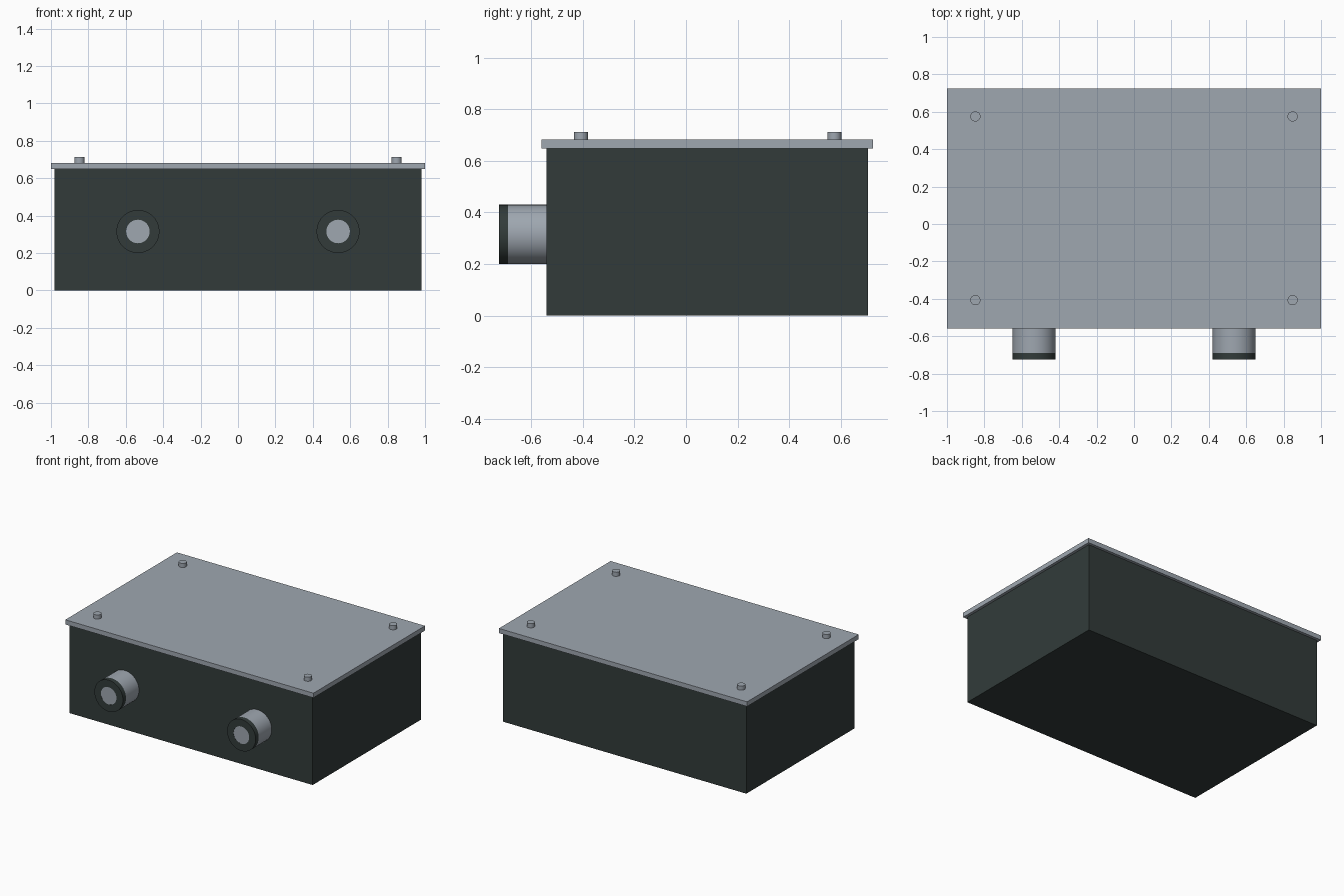
import bpy, math

if "Cube" in bpy.data.objects:
    bpy.data.objects.remove(bpy.data.objects["Cube"])


def material(name, rgb):
    m = bpy.data.materials.new(name)
    m.diffuse_color = (*rgb, 1)
    m.use_nodes = True
    m.node_tree.nodes["Principled BSDF"].inputs["Base Color"].default_value = m.diffuse_color
    return m


DARK = material("dark_green_grey", (0.032, 0.044, 0.042))
GREY = material("light_grey", (0.345, 0.386, 0.435))


def box(name, lo, hi, mat):
    mid = [(a + b) / 2 for a, b in zip(lo, hi)]
    bpy.ops.mesh.primitive_cube_add(size=1, location=mid)
    ob = bpy.context.object
    ob.name = name
    ob.scale = [b - a for a, b in zip(lo, hi)]
    bpy.ops.object.transform_apply(location=False, rotation=False, scale=True)
    ob.data.materials.append(mat)


def cylinder(name, radius, depth, loc, mat, along_y=False):
    rot = (math.pi / 2, 0, 0) if along_y else (0, 0, 0)
    bpy.ops.mesh.primitive_cylinder_add(vertices=40, radius=radius, depth=depth,
                                        location=loc, rotation=rot)
    ob = bpy.context.object
    ob.name = name
    bpy.ops.object.shade_smooth_by_angle(angle=math.radians(35))
    ob.data.materials.append(mat)


def ring(name, x, z, y0, y1, inner, outer, mat, n=40):
    # tube with a square section, axis along y
    section = [(outer, y1), (outer, y0), (inner, y0), (inner, y1)]
    verts = [(r * math.cos(2 * math.pi * i / n), y, r * math.sin(2 * math.pi * i / n))
             for i in range(n) for r, y in section]
    faces = [(4 * i + k, 4 * i + (k + 1) % 4,
              4 * ((i + 1) % n) + (k + 1) % 4, 4 * ((i + 1) % n) + k)
             for i in range(n) for k in range(4)]
    me = bpy.data.meshes.new(name)
    me.from_pydata(verts, [], faces)
    ob = bpy.data.objects.new(name, me)
    ob.location = (x, 0, z)
    bpy.context.collection.objects.link(ob)
    bpy.ops.object.select_all(action='DESELECT')
    ob.select_set(True)
    bpy.context.view_layer.objects.active = ob
    bpy.ops.object.mode_set(mode='EDIT')
    bpy.ops.mesh.select_all(action='SELECT')
    bpy.ops.mesh.normals_make_consistent(inside=False)
    bpy.ops.object.mode_set(mode='OBJECT')
    bpy.ops.object.shade_smooth_by_angle(angle=math.radians(35))
    me.materials.append(mat)


# enclosure and overhanging lid
box("enclosure", (-0.98, -0.54, 0), (0.98, 0.705, 0.648), DARK)
box("lid", (-1, -0.56, 0.648), (1, 0.725, 0.682), GREY)

for side, sx in (("left", -1), ("right", 1)):
    # lid screws
    for end, y in (("front", -0.407), ("back", 0.575)):
        cylinder(f"screw_{end}_{side}", 0.027, 0.034, (sx * 0.848, y, 0.695), GREY)
    # cable socket: sleeve, dark end ring, centre core
    x, z = sx * 0.535, 0.315
    cylinder(f"socket_sleeve_{side}", 0.115, 0.155, (x, -0.6125, z), GREY, True)
    ring(f"socket_ring_{side}", x, z, -0.725, -0.69, 0.063, 0.115, DARK)
    cylinder(f"socket_core_{side}", 0.063, 0.04, (x, -0.704, z), GREY, True)
